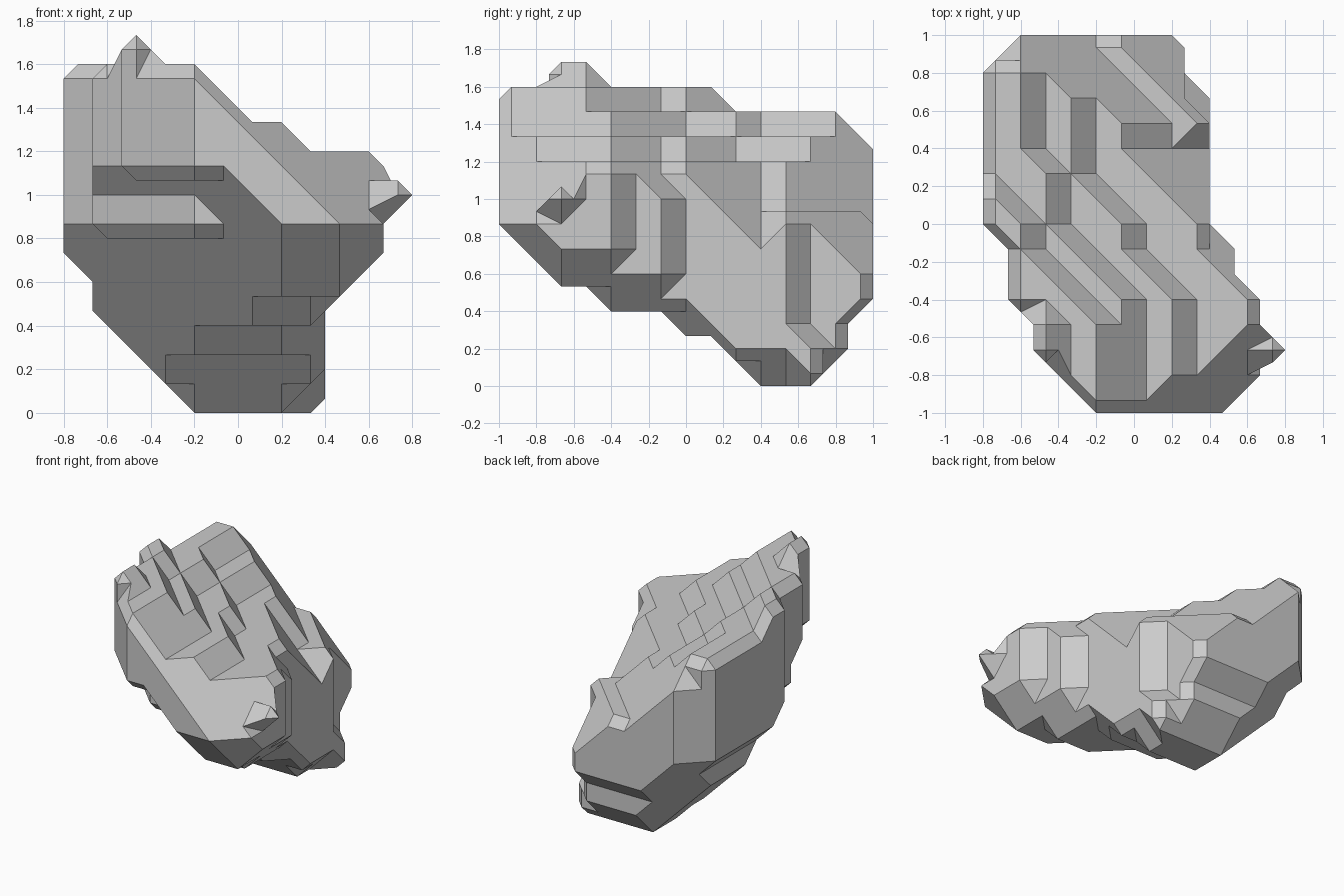
import bpy, bmesh
from itertools import product
from mathutils import Vector

if "Cube" in bpy.data.objects:
    bpy.data.objects.remove(bpy.data.objects["Cube"])

H = 2 / 15                      # lattice spacing of the blocky rock
NX, NY, NZ = 12, 15, 13

# Silhouettes: front (x,z), side (y,z), plan (x,y)
FRONT = [(-.8, .73), (-.8, 1.53), (-.73, 1.6), (-.6, 1.6), (-.2, 1.6), (.07, 1.33),
         (.2, 1.33), (.33, 1.2), (.6, 1.2), (.67, 1.13), (.67, .73), (.4, .47),
         (.4, .07), (.33, 0), (-.2, 0), (-.67, .47), (-.67, .6)]
SIDE = [(-1, .87), (-1, 1.53), (-.93, 1.6), (.13, 1.6), (.27, 1.47), (.8, 1.47),
        (1, 1.27), (1, .47), (.87, .33), (.87, .2), (.67, 0), (.4, 0), (.13, .27),
        (0, .27), (-.13, .4), (-.4, .4), (-.53, .53), (-.67, .53)]
PLAN = [(-.6, 1), (.2, 1), (.27, .93), (.27, .8), (.4, .67), (.4, 0), (.53, -.13),
        (.53, -.27), (.67, -.4), (.67, -.8), (.47, -1), (-.2, -1), (-.53, -.67),
        (-.53, -.53), (-.67, -.4), (-.67, -.13), (-.8, 0), (-.8, .8)]

# Terraces on top: above each height, the furthest x reached at each y
TERRACES = [
    (1.5, [(-1, -.2), (-.533, -.2), (-.133, -.6), (0, -.6), (.133, -.733), (.2, -2)]),
    (1.35, [(-1, -.067), (-.4, -.067), (0, -.467), (.267, -.467), (.4, -.6),
            (.8, -.6), (.9, -2)]),
    (1.2, [(-1, .2), (-.4, .2), (-.133, -.067), (0, -.067), (.267, -.333),
           (.667, -.333), (.933, -.6)]),
    (1.1, [(-1, .6), (-.4, .6), (-.133, .333), (0, .333), (.05, 2)]),
]

# Oblique cuts: normal and limit
CUTS = [((1, -1, 1), 2.27), ((1, -1, -1), .54), ((-1, 1, -1), .82),
        ((-1, -1, 1), 2.8)]


def inside(u, v, poly):
    hit = False
    for (a, b), (c, d) in zip(poly, poly[1:] + poly[:1]):
        if (b > v) != (d > v) and u < (c - a) * (v - b) / (d - b) + a:
            hit = not hit
    return hit


def interp(y, pts):
    for (a, b), (c, d) in zip(pts, pts[1:]):
        if y <= c + .001:
            return b + (d - b) * (y - a) / (c - a)
    return pts[-1][1]


def place(p):
    return Vector((-.8 + H * (p[0] + .5), -1 + H * (p[1] + .5), H * (p[2] + .5)))


def solid(x, y, z):
    if not (inside(x, z, FRONT) and inside(y, z, SIDE) and inside(x, y, PLAN)):
        return False
    for n, lim in CUTS:
        if n[0] * x + n[1] * y + n[2] * z > lim + .03:
            return False
    for h, pts in TERRACES:
        if z > h and x > interp(y, pts) + .03:
            return False
    s = x + y + z
    # undercut front left with two ledges
    ledge = x < -.15 and (abs(z - 1.133) < .05 or abs(z - .867) < .05)
    if s < (-.03 if ledge else .1):
        return False
    # lower right edge
    if y > -.1 and x - y - z > -.1 or z < .1 and x > .25 and y < .6:
        return False
    if x > .25 and (z > .65 and y > .6 or z > .3 and y > .6):
        return False
    # sloping back right flank with a lower ledge behind
    if y < .5:
        return s < 1.5
    return s < 1.63 or (z < .9 and s < 1.77)


filled = {p for p in product(range(NX), range(NY), range(NZ)) if solid(*place(p))}
filled |= {(2, 2, 12), (2, 3, 12)}          # peak on top
filled |= {(11, 2, 7), (10, 2, 7)}          # small tip on the right

# Skin the filled lattice: trace loops of edge midpoints through each cell
SIDES = []
for ax in range(3):
    b, c = (ax + 1) % 3, (ax + 2) % 3
    for val in (0, 1):
        ring = []
        for s, t in ((0, 0), (1, 0), (1, 1), (0, 1)):
            q = [0, 0, 0]
            q[ax], q[b], q[c] = val, s, t
            ring.append(tuple(q))
        SIDES.append(ring if val else ring[::-1])


def triangulations(loop):
    if len(loop) < 3:
        yield []
        return
    for i in range(1, len(loop) - 1):
        for left in triangulations(loop[:i + 1]):
            for right in triangulations(loop[i:]):
                yield left + [(loop[0], loop[i], loop[-1])] + right


def flatness(tris):
    """Prefer few distinct facets, lying square or at 45 degrees."""
    clean, kinds = 0, set()
    for t in tris:
        a, b, c = (Vector(k) for k in t)
        n = (b - a).cross(c - a)
        if n.length < 1e-6:
            return (-9, 0)
        n /= max(abs(v) for v in n)
        clean += all(abs(v - round(v)) < .01 for v in n)
        kinds.add(tuple(round(v, 2) for v in n))
    return (clean, -len(kinds))


bm = bmesh.new()
verts = {}


def vert(key):
    if key not in verts:
        verts[key] = bm.verts.new(place([k / 2 for k in key]))
    return verts[key]


for cell in product(range(-1, NX), range(-1, NY), range(-1, NZ)):
    link = {}
    for ring in SIDES:
        cs = [tuple(a + b for a, b in zip(cell, o)) for o in ring]
        st = [c in filled for c in cs]
        mids = [tuple(a + b for a, b in zip(cs[i], cs[(i + 1) % 4])) for i in range(4)]
        for i in range(4):
            if st[i] and not st[(i + 1) % 4]:
                j = (i + 1) % 4
                while st[j] or not st[(j + 1) % 4]:
                    j = (j + 1) % 4
                link[mids[i]] = mids[j]
    while link:
        k, nxt = link.popitem()
        loop = [k]
        while nxt != k:
            loop.append(nxt)
            nxt = link.pop(nxt)
        for tri in max(triangulations(loop), key=flatness):
            bm.faces.new([vert(m) for m in tri])

# Merge coplanar pieces into broad flat facets
bmesh.ops.recalc_face_normals(bm, faces=bm.faces[:])
bmesh.ops.dissolve_limit(bm, angle_limit=.02, verts=bm.verts[:], edges=bm.edges[:])
mesh = bpy.data.meshes.new("rock")
bm.to_mesh(mesh)
bm.free()
rock = bpy.data.objects.new("rock", mesh)
bpy.context.collection.objects.link(rock)
